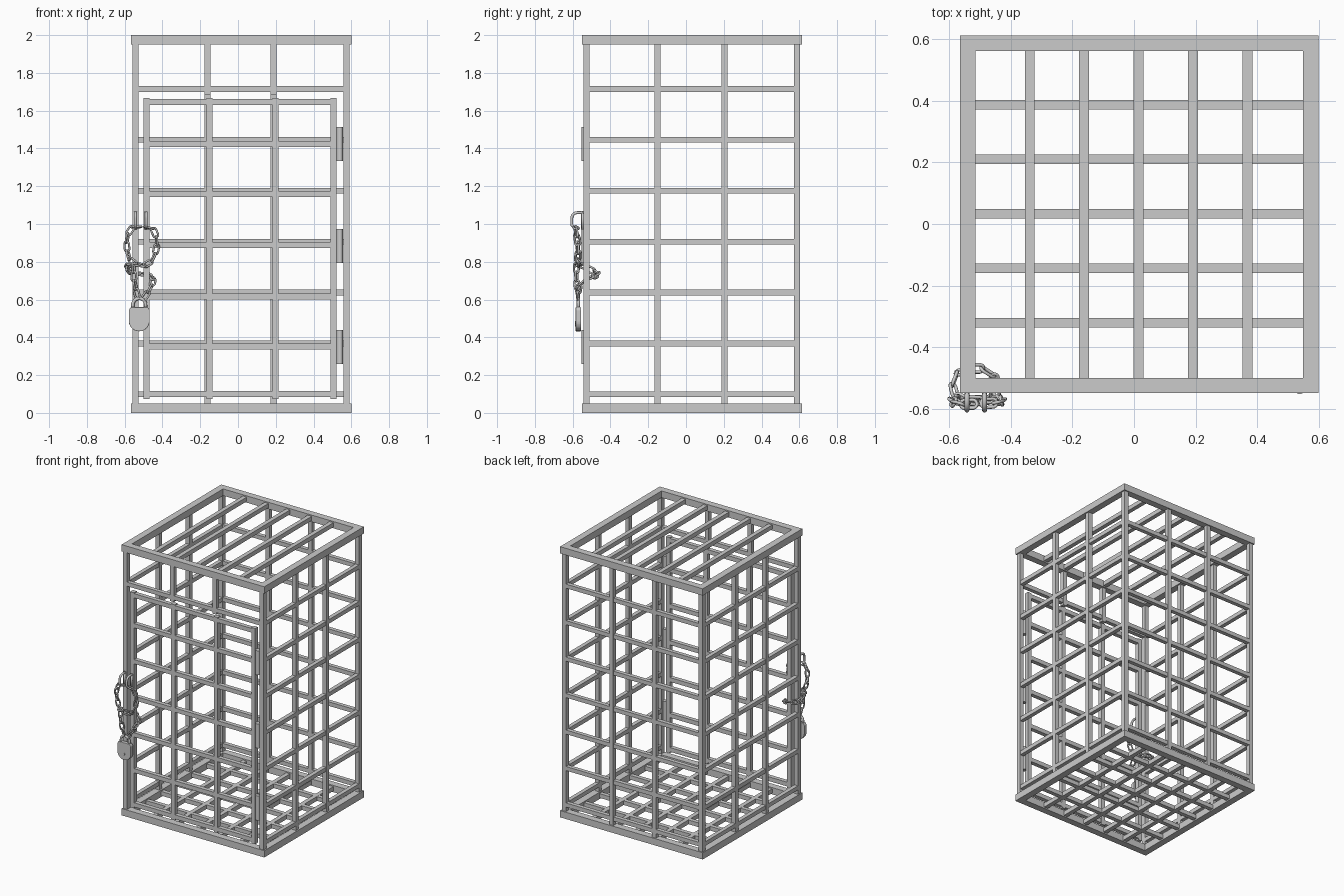
import bpy, bmesh, math
from mathutils import Vector, Matrix

if "Cube" in bpy.data.objects:
    bpy.data.objects.remove(bpy.data.objects["Cube"])

X0, X1, Y0, Y1 = -0.566, 0.60, -0.55, 0.613      # outer footprint
XL, XR, YF, YB = -0.543, 0.574, -0.527, 0.588    # wall centre lines
COLS_X = (-0.161, 0.188)
COLS_Y = (-0.150, 0.204)
ROWS = [0.098 + 0.2695 * i for i in range(7)]
B = 0.032                                        # bar thickness


def finish(bm, name, smooth=False):
    bmesh.ops.recalc_face_normals(bm, faces=bm.faces)
    me = bpy.data.meshes.new(name)
    bm.to_mesh(me)
    bm.free()
    for p in me.polygons:
        p.use_smooth = smooth
    ob = bpy.data.objects.new(name, me)
    bpy.context.collection.objects.link(ob)
    return ob


def boxes(name, spans):
    """One object from boxes given as (x0, x1, y0, y1, z0, z1)."""
    bm = bmesh.new()
    for a, b, c, d, e, f in spans:
        m = Matrix.Translation(((a + b) / 2, (c + d) / 2, (e + f) / 2)) @ Matrix.Diagonal((b - a, d - c, f - e, 1))
        bmesh.ops.create_cube(bm, size=1, matrix=m)
    return finish(bm, name)


def vbar(x, y, z0, z1, w=B):
    return (x - w / 2, x + w / 2, y - w / 2, y + w / 2, z0, z1)


def xbar(x0, x1, y, z, w=B):
    return (x0, x1, y - w / 2, y + w / 2, z - w / 2, z + w / 2)


def ybar(x, y0, y1, z, w=B):
    return (x - w / 2, x + w / 2, y0, y1, z - w / 2, z + w / 2)


def tube(bm, pts, r, sides=8, closed=False):
    """Sweep a round section along points."""
    pts = [Vector(p) for p in pts]
    n, rings, ref = len(pts), [], None
    for i, p in enumerate(pts):
        nxt = pts[(i + 1) % n] if closed else pts[min(i + 1, n - 1)]
        prv = pts[i - 1] if closed else pts[max(i - 1, 0)]
        t = (nxt - prv).normalized()
        if ref is None:
            ref = t.orthogonal()
        ref = (ref - t * ref.dot(t)).normalized()
        side = t.cross(ref)
        rings.append([bm.verts.new(p + r * (ref * math.cos(2 * math.pi * k / sides) + side * math.sin(2 * math.pi * k / sides)))
                      for k in range(sides)])
    for i in range(n if closed else n - 1):
        a, b = rings[i], rings[(i + 1) % n]
        for k in range(sides):
            bm.faces.new((a[k], a[(k + 1) % sides], b[(k + 1) % sides], b[k]))
    if not closed:
        bm.faces.new(rings[0])
        bm.faces.new(rings[-1])


# Top and bottom square frames
for name, z in (("bottom_frame", 0.025), ("top_frame", 1.975)):
    h = 0.025
    boxes(name, [xbar(X0, X1, Y0 + h, z, 0.05), xbar(X0, X1, Y1 - h, z, 0.05),
                 ybar(X0 + h, Y0 + 0.05, Y1 - 0.05, z, 0.05), ybar(X1 - h, Y0 + 0.05, Y1 - 0.05, z, 0.05)])

# Roof bars one way, floor bars both ways
gx = [0.015 + 0.177 * i for i in range(-2, 3)]
gy = [0.033 + 0.177 * i for i in range(-2, 3)]
boxes("roof_bars", [ybar(x, Y0 + 0.05, Y1 - 0.05, 1.975) for x in gx])
boxes("floor_bars", [ybar(x, Y0 + 0.05, Y1 - 0.05, 0.025) for x in gx]
      + [xbar(X0 + 0.05, X1 - 0.05, y, 0.025, 0.031) for y in gy])

# Corner posts
boxes("corner_posts", [vbar(x, y, 0.05, 1.95) for x in (XL, XR) for y in (YF, YB)])

# Back and side walls
boxes("back_wall", [vbar(x, YB, 0.05, 1.95) for x in COLS_X]
      + [xbar(XL + B / 2, XR - B / 2, YB, z, 0.03) for z in ROWS])
for name, x in (("left_wall", XL), ("right_wall", XR)):
    boxes(name, [vbar(x, y, 0.05, 1.95) for y in COLS_Y]
          + [ybar(x, YF + B / 2, YB - B / 2, z, 0.03) for z in ROWS])

# Front lintel with short bars above the door
boxes("front_lintel", [xbar(XL + B / 2, XR - B / 2, YF, ROWS[-1], 0.03)]
      + [vbar(x, YF, 1.685, 1.95) for x in COLS_X])

# Door and hinges
boxes("door", [vbar(x, YF, 0.074, 1.667) for x in (-0.485, -0.152, 0.198, 0.505)]
      + [xbar(-0.469, 0.489, YF, z, 0.031) for z in (0.1, 0.352, 0.617, 0.889, 1.158, 1.424, 1.645)])
for i, z in enumerate((0.35, 0.883, 1.423)):
    bm = bmesh.new()
    bmesh.ops.create_cone(bm, cap_ends=True, segments=16, radius1=0.018, radius2=0.018, depth=0.18,
                          matrix=Matrix.Translation((0.539, -0.535, z)))
    finish(bm, f"hinge_{i + 1}")

# Two hooks, one on the post and one on the door
for name, x in (("post_hook", -0.543), ("door_hook", -0.486)):
    bm = bmesh.new()
    arc = [(x, -0.575 - 0.03 * math.sin(a), 1.03 + 0.03 * math.cos(a)) for a in [math.pi * k / 12 for k in range(7)]]
    low = [(x, -0.575 - 0.03 * math.cos(a), 1.0 - 0.02 * math.sin(a)) for a in [math.pi * k / 12 for k in range(5)]]
    tube(bm, [(x, -0.525, 1.06)] + arc + low, 0.008, 10)
    tube(bm, [(x, -0.547, 0.97), (x, -0.547, 1.066)], 0.008, 10)
    finish(bm, name, True)


def resample(ctrl, step, closed=False):
    """Smooth path through control points, cut to even steps."""
    c = [Vector(p) for p in ctrl]
    n, dense = len(c), []
    for i in range(n if closed else n - 1):
        p = [c[(i + k) % n] if closed else c[max(0, min(n - 1, i + k))] for k in (-1, 0, 1, 2)]
        for s in range(20):
            t = s / 20
            dense.append(0.5 * (2 * p[1] + (p[2] - p[0]) * t + (2 * p[0] - 5 * p[1] + 4 * p[2] - p[3]) * t * t
                                + (3 * p[1] - p[0] - 3 * p[2] + p[3]) * t ** 3))
    dense.append(c[0] if closed else c[-1])
    out, acc = [dense[0]], 0
    for a, b in zip(dense, dense[1:]):
        acc += (b - a).length
        if acc >= step:
            out.append(b)
            acc = 0
    return out


def chain(name, ctrl, closed=False):
    bm = bmesh.new()
    pts = resample(ctrl, 0.043, closed)
    for i, (a, b) in enumerate(zip(pts, pts[1:])):
        t = (b - a).normalized()
        u = t.cross(Vector((0.1, 1, 0.15))).normalized()
        w = t.cross(u)
        s = (u + 0.35 * w).normalized() if i % 2 else (w - 0.35 * u).normalized()
        mid, oval = (a + b) / 2, []
        for k in range(16):
            ang = 2 * math.pi * (k + 0.5) / 16
            oval.append(mid + t * (0.0125 * (1 if math.cos(ang) > 0 else -1) + 0.014 * math.cos(ang)) + s * 0.014 * math.sin(ang))
        tube(bm, oval, 0.0055, 8, True)
    finish(bm, name, True)


# Chain: loop hung on the hooks, wrap behind the bars, drop to the lock
chain("hanging_chain", [(-0.515, -0.585, 0.985), (-0.57, -0.585, 0.975), (-0.59, -0.575, 0.9), (-0.572, -0.57, 0.81),
                        (-0.515, -0.575, 0.78), (-0.46, -0.575, 0.80), (-0.43, -0.572, 0.88), (-0.445, -0.58, 0.97)], True)
chain("wrapped_chain", [(-0.54, -0.58, 0.79), (-0.585, -0.555, 0.78), (-0.58, -0.49, 0.75), (-0.51, -0.467, 0.735),
                        (-0.455, -0.495, 0.72), (-0.45, -0.555, 0.69), (-0.475, -0.572, 0.64), (-0.51, -0.57, 0.59)])
chain("drop_chain", [(-0.555, -0.58, 0.79), (-0.55, -0.58, 0.7), (-0.535, -0.572, 0.63), (-0.525, -0.57, 0.585)])

# Padlock body: rounded outline given thickness
cx, cy = -0.523, -0.57
outline = [(cx + 0.055 * math.cos(a), 0.487 + 0.055 * math.sin(a)) for a in [math.pi + math.pi * k / 20 for k in range(21)]]
outline += [(cx + 0.055, 0.545), (cx + 0.045, 0.56), (cx - 0.045, 0.56), (cx - 0.055, 0.545)]
bm = bmesh.new()
face = bm.faces.new([bm.verts.new((x, cy - 0.014, z)) for x, z in outline])
ext = bmesh.ops.extrude_face_region(bm, geom=[face])
bmesh.ops.translate(bm, vec=(0, 0.028, 0), verts=[v for v in ext["geom"] if isinstance(v, bmesh.types.BMVert)])
body = finish(bm, "padlock_body")
mod = body.modifiers.new("edge", "BEVEL")
mod.width, mod.segments = 0.003, 2

# Padlock shackle and keyhole plate
bm = bmesh.new()
tube(bm, [(cx - 0.034, cy, 0.55)] + [(cx - 0.034 * math.cos(a), cy, 0.572 + 0.034 * math.sin(a))
     for a in [math.pi * k / 14 for k in range(15)]] + [(cx + 0.034, cy, 0.55)], 0.009, 10)
finish(bm, "padlock_shackle", True)
bm = bmesh.new()
for z, r in ((0.478, 0.008), (0.464, 0.006)):
    bmesh.ops.create_cone(bm, cap_ends=True, segments=16, radius1=r, radius2=r, depth=0.004,
                          matrix=Matrix.Translation((cx, cy - 0.015, z)) @ Matrix.Rotation(math.pi / 2, 4, 'X'))
finish(bm, "keyhole_plate")
